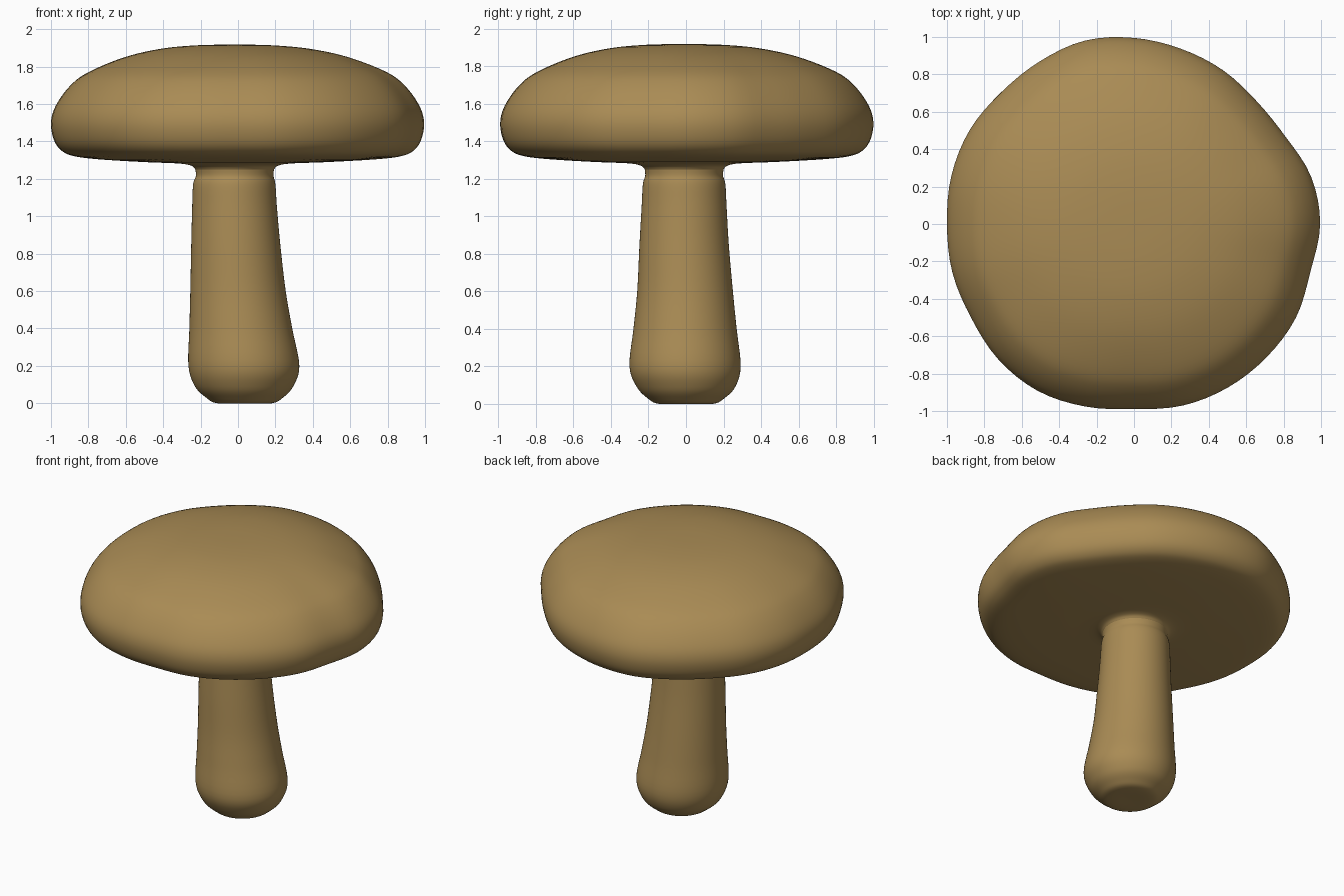
import bpy, bmesh, math

if "Cube" in bpy.data.objects:
    bpy.data.objects.remove(bpy.data.objects["Cube"])

SEG = 96

mat = bpy.data.materials.new("tan_brown")
mat.diffuse_color = (0.40, 0.26, 0.09, 1.0)
mat.use_nodes = True
mat.node_tree.nodes["Principled BSDF"].inputs["Base Color"].default_value = mat.diffuse_color


def smooth_curve(pts, steps, closed=False):
    """Catmull-Rom through a list of tuples."""
    n = len(pts)
    get = (lambda i: pts[i % n]) if closed else (lambda i: pts[max(0, min(n - 1, i))])
    out = []
    for i in range(n if closed else n - 1):
        a, b, c, d = (get(i + k) for k in (-1, 0, 1, 2))
        for s in range(steps):
            t = s / steps
            out.append(tuple(
                0.5 * (2 * q + (r - p) * t + (2 * p - 5 * q + 4 * r - w) * t * t
                       + (3 * q - p - 3 * r + w) * t ** 3)
                for p, q, r, w in zip(a, b, c, d)))
    if not closed:
        out.append(pts[-1])
    return out


def skin(name, rows, point):
    """Rings of vertices from profile rows, point(row, k) gives a position."""
    bm = bmesh.new()
    rings = [[bm.verts.new(point(row, k)) for k in range(SEG)] for row in rows]
    for lo, hi in zip(rings, rings[1:]):
        for k in range(SEG):
            j = (k + 1) % SEG
            bm.faces.new((lo[k], lo[j], hi[j], hi[k]))
    bmesh.ops.remove_doubles(bm, verts=bm.verts, dist=1e-5)
    for f in bm.faces:
        f.smooth = True
    me = bpy.data.meshes.new(name)
    bm.to_mesh(me)
    bm.free()
    me.materials.append(mat)
    ob = bpy.data.objects.new(name, me)
    bpy.context.collection.objects.link(ob)
    return ob


# stem: left x, right x, y centre, z from the base up to the neck
stem = [(0.035, 0.035, 0.0, 0.0), (-0.11, 0.18, 0.0, 0.0), (-0.17, 0.24, 0.0, 0.03),
        (-0.23, 0.295, 0.0, 0.09), (-0.265, 0.328, -0.005, 0.2), (-0.26, 0.29, -0.005, 0.4),
        (-0.255, 0.255, -0.005, 0.6), (-0.25, 0.226, -0.01, 0.85), (-0.245, 0.208, -0.01, 1.05),
        (-0.24, 0.2, -0.01, 1.17), (-0.225, 0.19, -0.01, 1.215), (-0.228, 0.192, -0.01, 1.25)]


def stem_point(row, k):
    l, r, cy, z = row
    a = 2 * math.pi * k / SEG
    rad = (r - l) / 2
    return ((l + r) / 2 + rad * math.cos(a), cy + rad * math.sin(a), z)


skin("stem", smooth_curve(stem, 5), stem_point)

# uneven cap outline, radius every 15 degrees from +x
lobes = [0.995, 0.98, 0.935, 0.928, 0.95, 0.97, 0.995, 1.015, 1.005, 1.0, 1.012, 1.01,
         1.0, 1.005, 1.005, 1.025, 1.03, 1.01, 0.99, 1.005, 1.008, 1.005, 1.0, 0.977]
outline = [v[0] for v in smooth_curve([(v,) for v in lobes], SEG // 24, closed=True)]

# cap: radius, z from the neck, along the underside, round the rim, to the top
cap = [(0.21, 1.25), (0.232, 1.27), (0.3, 1.282), (0.5, 1.29), (0.75, 1.305), (0.88, 1.322),
       (0.945, 1.352), (0.985, 1.41), (1.0, 1.5), (0.975, 1.59), (0.9, 1.695), (0.8, 1.77),
       (0.6, 1.85), (0.4, 1.895), (0.2, 1.914), (0.0, 1.918)]


def cap_point(row, k):
    r, z = row
    a = 2 * math.pi * k / SEG
    w = max(0.0, min(1.0, (r - 0.3) / 0.5))
    rad = r * (1 + (outline[k] - 1) * w)
    return (-0.018 * (1 - w) + rad * math.cos(a), -0.01 * (1 - w) + rad * math.sin(a), z)


skin("cap", smooth_curve(cap, 5), cap_point)
